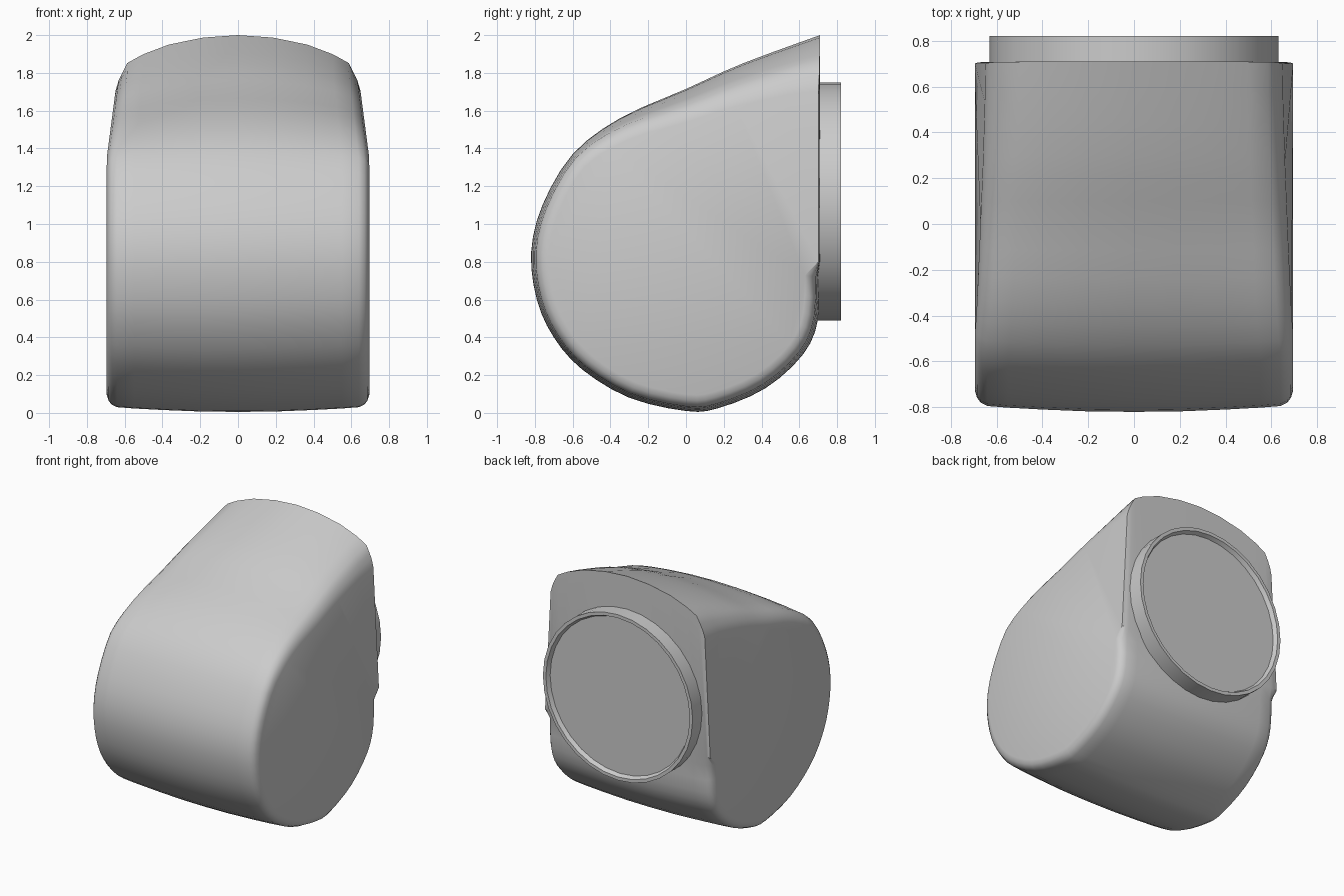
import bpy, bmesh, math

cube = bpy.data.objects.get("Cube")
if cube:
    bpy.data.objects.remove(cube)

grey = bpy.data.materials.new("plain_grey")
COLOUR = (0.6, 0.6, 0.6, 1)
grey.diffuse_color = COLOUR
grey.use_nodes = True
grey.node_tree.nodes["Principled BSDF"].inputs["Base Color"].default_value = COLOUR


def finish(name, bm, angle):
    bmesh.ops.recalc_face_normals(bm, faces=bm.faces)
    mesh = bpy.data.meshes.new(name)
    bm.to_mesh(mesh)
    bm.free()
    mesh.materials.append(grey)
    obj = bpy.data.objects.new(name, mesh)
    bpy.context.collection.objects.link(obj)
    bpy.ops.object.select_all(action="DESELECT")
    obj.select_set(True)
    bpy.context.view_layer.objects.active = obj
    bpy.ops.object.shade_smooth_by_angle(angle=math.radians(angle))
    return obj


def loft(bm, rings):
    loops = [[bm.verts.new(p) for p in ring] for ring in rings]
    n = len(loops[0])
    for a, b in zip(loops, loops[1:]):
        for i in range(n):
            j = (i + 1) % n
            bm.faces.new((a[i], a[j], b[j], b[i]))
    return loops


# Side profile (y, z): flat back, sloping top, round front and underside
PROFILE = [(0.71, 2.0), (0.3, 1.85), (0, 1.715), (-0.35, 1.56), (-0.6, 1.37),
           (-0.76, 1.1), (-0.82, 0.85), (-0.79, 0.6), (-0.7, 0.4), (-0.55, 0.23),
           (-0.3, 0.08), (0, 0.01), (0.17, 0.025), (0.42, 0.13), (0.62, 0.31),
           (0.7, 0.5), (0.71, 0.8)]


def smooth(points, steps=3):
    # Catmull-Rom curve through the profile points
    out = []
    for i in range(len(points) - 1):
        p = [points[max(0, min(len(points) - 1, i + k))] for k in (-1, 0, 1, 2)]
        for s in range(steps):
            t = s / steps
            out.append(tuple(0.5 * (2 * b + (c - a) * t + (2 * a - 5 * b + 4 * c - d) * t * t
                                    + (3 * b - a - 3 * c + d) * t ** 3) for a, b, c, d in zip(*p)))
    return out + [points[-1]]


def section(x, inset, drop):
    ring = []
    for y, z in smooth(PROFILE):
        scale = 1 - inset / 0.8
        ny = y * scale if z < 0.8 or y < 0.6 else y - inset * 0.1
        nz = 0.8 + (z - 0.8) * scale
        if z > 1.3:
            nz -= drop * max(0, (y + 0.6) / 1.31)
        # Flanks lean inwards towards the top
        lean = 1 - 0.085 * max(0, min(1, (nz - 1.35) / 0.45))
        ring.append((x * lean, ny, nz))
    return ring


# Body: crowned in the middle, rounded off at both flanks
half = [(0, 0, 0), (0.2, 0.002, 0.01), (0.4, 0.01, 0.035), (0.55, 0.018, 0.075),
        (0.64, 0.025, 0.11), (0.67, 0.04, 0.14), (0.685, 0.06, 0.15), (0.695, 0.09, 0.16)]
stations = [(-x, i, d) for x, i, d in half[:0:-1]] + half
bm = bmesh.new()
loops = loft(bm, [section(*s) for s in stations])
bm.faces.new(loops[0])
bm.faces.new(loops[-1])
finish("body", bm, 35)

# Round cap on the back, with a thin rim around a shallow recess
SIDES = 32
bm = bmesh.new()
rings = [[(r * math.cos(2 * math.pi * k / SIDES), y, 1.12 + r * math.sin(2 * math.pi * k / SIDES))
          for k in range(SIDES)]
         for r, y in ((0.63, 0.69), (0.63, 0.82), (0.605, 0.82), (0.59, 0.79))]
loops = loft(bm, rings)
bm.faces.new(loops[0])
bm.faces.new(loops[-1])
finish("back_cap", bm, 35)
